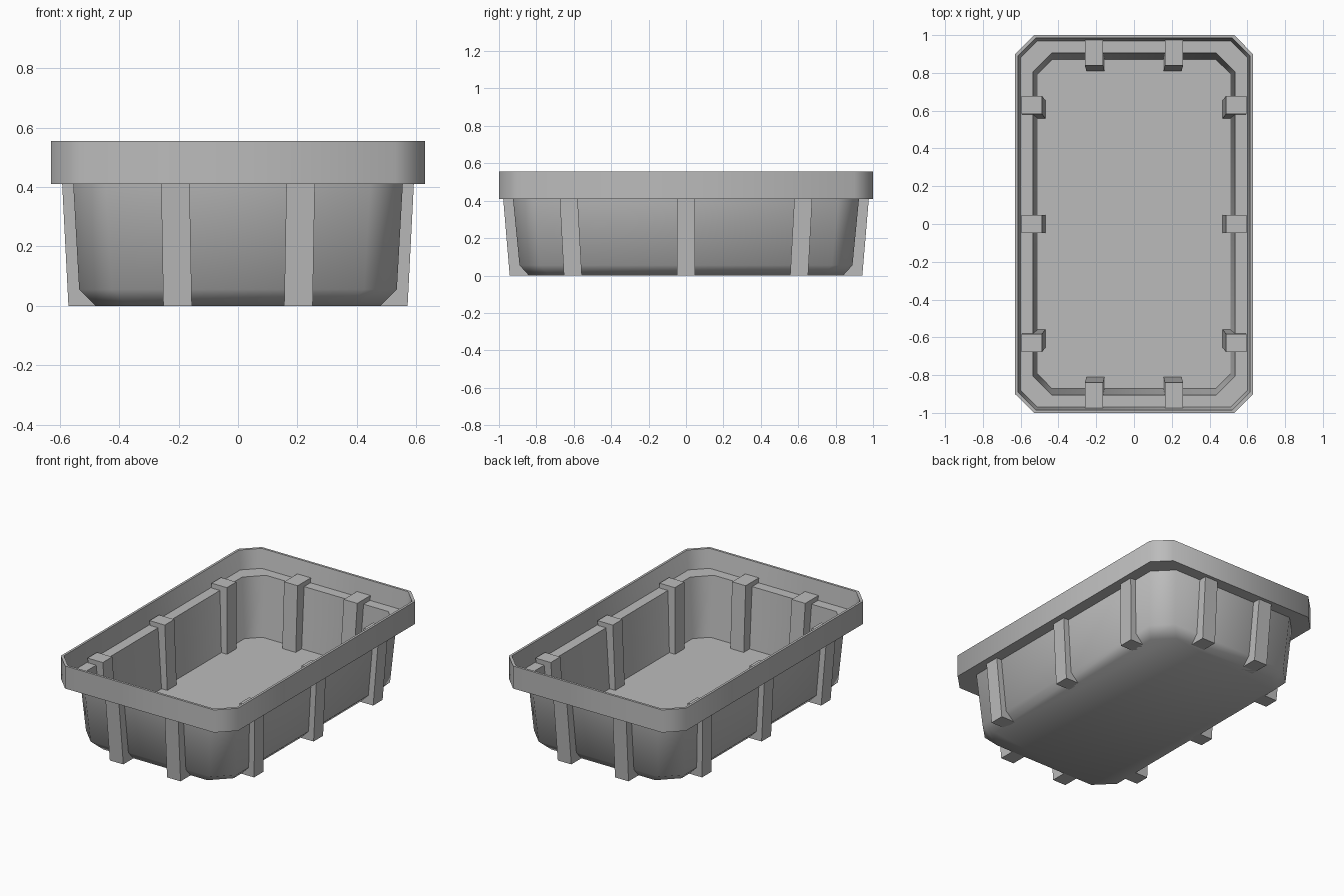
import bpy, bmesh
from math import radians

if "Cube" in bpy.data.objects:
    bpy.data.objects.remove(bpy.data.objects["Cube"], do_unlink=True)

plastic = bpy.data.materials.new("grey_plastic")
plastic.use_nodes = True
GREY = (0.5, 0.5, 0.5, 1)
plastic.diffuse_color = GREY
plastic.node_tree.nodes["Principled BSDF"].inputs["Base Color"].default_value = GREY


def octagon(hx, hy, cut, z):
    """Rectangle with cut corners, counter-clockwise from above."""
    return [(hx, cut - hy, z), (hx, hy - cut, z), (hx - cut, hy, z), (cut - hx, hy, z),
            (-hx, hy - cut, z), (-hx, cut - hy, z), (cut - hx, -hy, z), (hx - cut, -hy, z)]


def loft(name, rings, smooth):
    """Skin a stack of equal-sized rings and cap both ends."""
    bm = bmesh.new()
    loops = [[bm.verts.new(p) for p in ring] for ring in rings]
    for low, high in zip(loops, loops[1:]):
        for i in range(len(low)):
            j = (i + 1) % len(low)
            bm.faces.new((low[i], low[j], high[j], high[i]))
    bm.faces.new(loops[0][::-1])
    bm.faces.new(loops[-1])
    bmesh.ops.recalc_face_normals(bm, faces=bm.faces)
    mesh = bpy.data.meshes.new(name)
    bm.to_mesh(mesh)
    bm.free()
    mesh.materials.append(plastic)
    obj = bpy.data.objects.new(name, mesh)
    bpy.context.collection.objects.link(obj)
    if smooth:
        bpy.ops.object.select_all(action="DESELECT")
        obj.select_set(True)
        bpy.context.view_layer.objects.active = obj
        bpy.ops.object.shade_smooth_by_angle(angle=radians(50))
    return obj


# Tub: one continuous skin, up the outside, over the rim, down to the floor
FLOOR, UNDER, LEDGE, TOP = 0.05, 0.41, 0.435, 0.555
loft("tub", [octagon(*ring) for ring in (
    (0.48, 0.84, 0.11, 0),
    (0.535, 0.89, 0.11, 0.055),
    (0.555, 0.925, 0.11, UNDER),
    (0.63, 1.0, 0.10, UNDER),
    (0.63, 1.0, 0.10, TOP),
    (0.615, 0.985, 0.095, TOP),
    (0.60, 0.97, 0.09, LEDGE),
    (0.535, 0.905, 0.10, LEDGE),
    (0.51, 0.87, 0.075, FLOOR),
)], True)


# Ribs: posts that straddle the wall and lean inward with it
RIB_TOP, HALF = 0.465, 0.048


def rib(name, along_x, sign, offset, inner, outer):
    rings = []
    for z, k in ((0, 0.96), (RIB_TOP, 1.0)):
        mid = offset * k
        ring = []
        for depth, side in ((inner, -HALF), (outer, -HALF), (outer, HALF), (inner, HALF)):
            d, s = sign * depth * k, mid + side
            ring.append((d, s, z) if along_x else (s, d, z))
        rings.append(ring)
    loft(name, rings, False)


for sign, side in ((1, "left"), (-1, "right")):
    for y, place in ((-0.63, "front"), (0, "middle"), (0.63, "back")):
        rib(f"{side}_rib_{place}", True, sign, y, 0.487, 0.595)
for sign, end in ((1, "back"), (-1, "front")):
    for x, place in ((0.212, "left"), (-0.212, "right")):
        rib(f"{end}_rib_{place}", False, sign, x, 0.84, 0.982)
